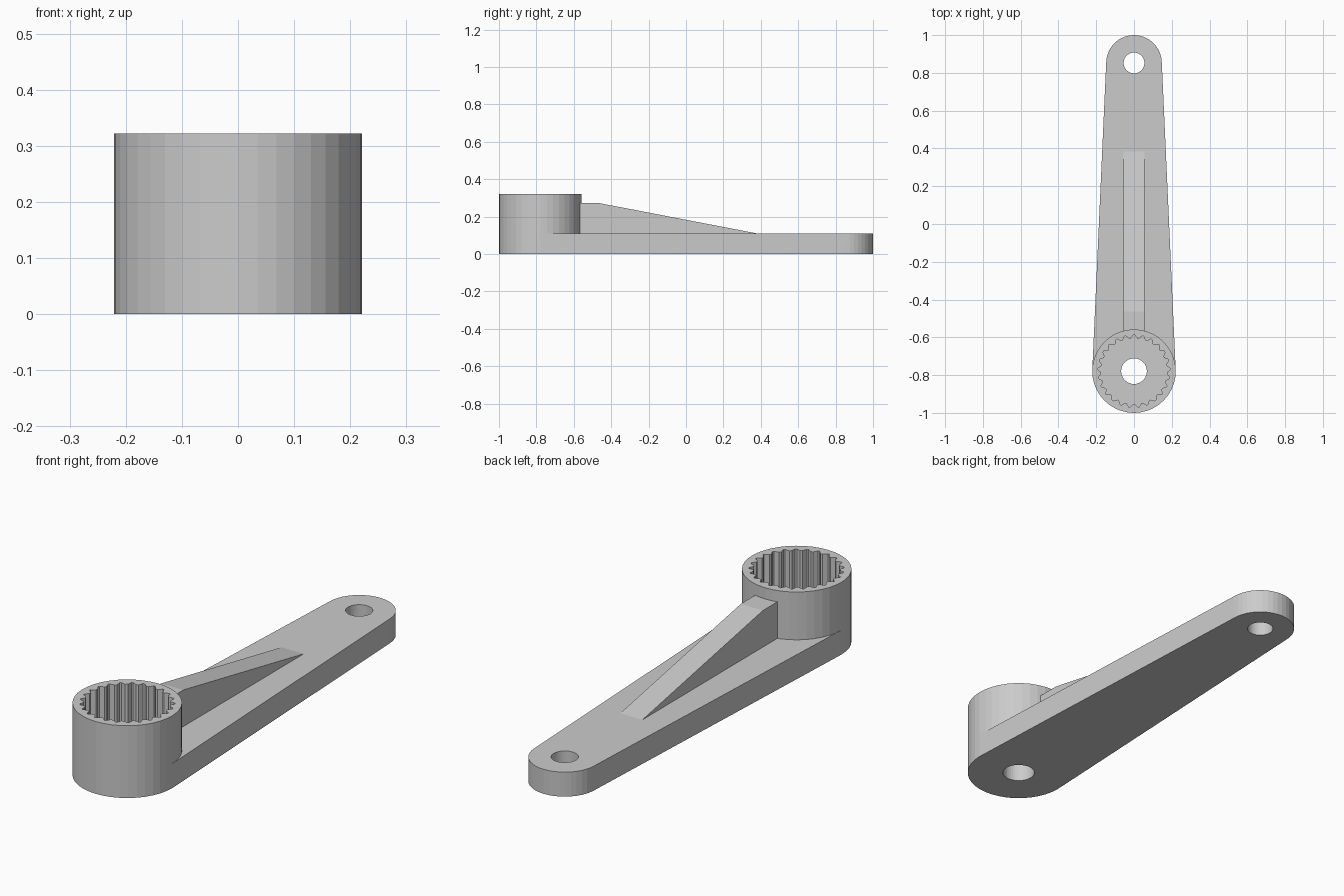
import bpy, bmesh
from math import pi, sin, cos
from mathutils import Vector

if "Cube" in bpy.data.objects:
    bpy.data.objects.remove(bpy.data.objects["Cube"])

BOSS_Y, BOSS_R, BOSS_H = -0.779, 0.221, 0.322
TIP_R = BOSS_R * 2 / 3
TIP_Y = 1 - TIP_R
ARM_H = 0.109
SIDES = 40


def prism(name, outline, direction):
    """Extrude a closed 3D outline along a direction."""
    bm = bmesh.new()
    face = bm.faces.new([bm.verts.new(p) for p in outline])
    ext = bmesh.ops.extrude_face_region(bm, geom=[face], use_keep_orig=True)
    moved = [v for v in ext["geom"] if isinstance(v, bmesh.types.BMVert)]
    bmesh.ops.translate(bm, verts=moved, vec=Vector(direction))
    bmesh.ops.recalc_face_normals(bm, faces=bm.faces)
    mesh = bpy.data.meshes.new(name)
    bm.to_mesh(mesh)
    bm.free()
    obj = bpy.data.objects.new(name, mesh)
    bpy.context.collection.objects.link(obj)
    return obj


def arc(r, y, z, steps, sweep=2 * pi, closed=True):
    n = steps if closed else steps + 1
    return [(r * cos(sweep * i / steps), y + r * sin(sweep * i / steps), z) for i in range(n)]


def combine(target, tool, operation):
    """Apply a boolean and remove the tool object."""
    tool.hide_render = True
    mod = target.modifiers.new(operation.lower(), "BOOLEAN")
    mod.operation, mod.solver, mod.object = operation, "EXACT", tool
    bpy.context.view_layer.objects.active = target
    bpy.ops.object.modifier_apply(modifier=mod.name)
    bpy.data.objects.remove(tool)


# Round boss that carries the splined socket
servo_arm = prism("servo_arm", arc(BOSS_R, BOSS_Y, 0, SIDES), (0, 0, BOSS_H))

# Tapered flat lever with rounded tip
lever_outline = [(-BOSS_R, BOSS_Y, 0), (BOSS_R, BOSS_Y, 0)]
lever_outline += arc(TIP_R, TIP_Y, 0, SIDES // 2, pi, closed=False)
combine(servo_arm, prism("lever", lever_outline, (0, 0, ARM_H)), "UNION")

# Sloping stiffening rib
RIB_W = 0.109
rib_profile = [(-0.70, 0.05), (0.385, 0.05), (0.385, ARM_H), (-0.463, 0.272), (-0.70, 0.272)]
rib = prism("rib", [(-RIB_W / 2, y, z) for y, z in rib_profile], (RIB_W, 0, 0))
combine(servo_arm, rib, "UNION")

# Socket with 25 tapered spline grooves
TEETH, R_IN, R_OUT = 25, 0.175, 0.192
spline = []
for i in range(TEETH):
    for frac, r in ((-0.38, R_IN), (-0.07, R_OUT), (0.07, R_OUT), (0.38, R_IN)):
        a = pi / 2 + 2 * pi * (i + frac) / TEETH
        spline.append((r * cos(a), BOSS_Y + r * sin(a), ARM_H))
combine(servo_arm, prism("socket_cutter", spline, (0, 0, 0.4)), "DIFFERENCE")

# Screw hole through the boss and link hole at the tip
for r, y in ((0.068, BOSS_Y), (0.055, TIP_Y)):
    hole = prism("hole_cutter", arc(r, y, -0.1, SIDES), (0, 0, 0.6))
    combine(servo_arm, hole, "DIFFERENCE")
